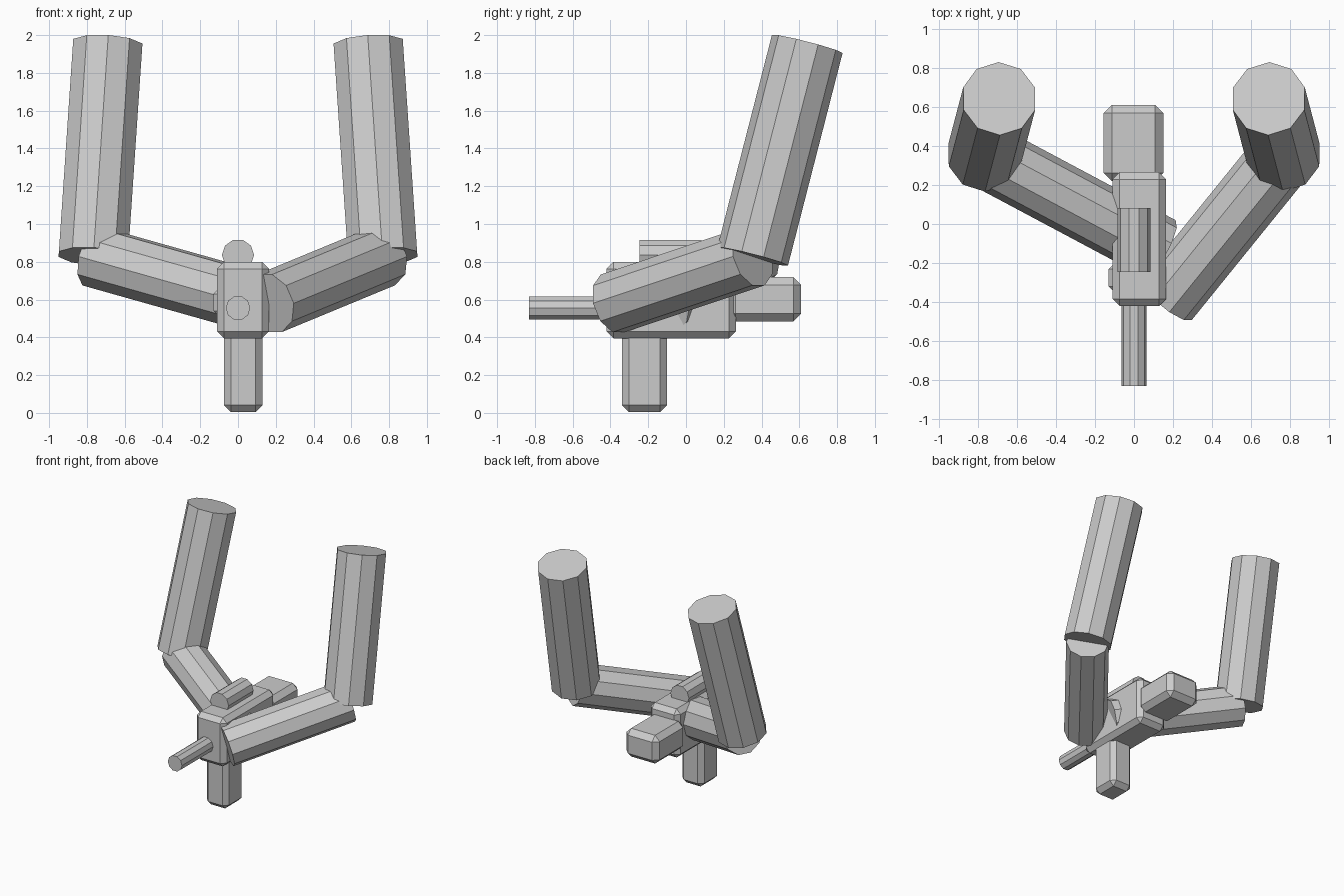
import bpy, bmesh
from math import cos, sin, tau
from mathutils import Vector

if "Cube" in bpy.data.objects:
    bpy.data.objects.remove(bpy.data.objects["Cube"])


def finish(name, bm):
    bmesh.ops.recalc_face_normals(bm, faces=bm.faces)
    mesh = bpy.data.meshes.new(name)
    bm.to_mesh(mesh)
    bm.free()
    ob = bpy.data.objects.new(name, mesh)
    bpy.context.collection.objects.link(ob)
    return ob


def box(name, lo, hi, bevel=0.037):
    """Chamfered box between two corners."""
    lo, hi = Vector(lo), Vector(hi)
    bm = bmesh.new()
    bmesh.ops.create_cube(bm, size=1)
    bmesh.ops.scale(bm, vec=hi - lo, verts=bm.verts)
    bmesh.ops.translate(bm, vec=(lo + hi) / 2, verts=bm.verts)
    ob = finish(name, bm)
    mod = ob.modifiers.new("chamfer", 'BEVEL')
    mod.width = bevel
    mod.segments = 1
    return ob


def rod(name, a, b, r, ref, sides=10):
    """Faceted cylinder from a to b with one corner pointing along ref."""
    a, b, ref = Vector(a), Vector(b), Vector(ref)
    axis = (b - a).normalized()
    u = (ref - axis * ref.dot(axis)).normalized()
    v = axis.cross(u)
    bm = bmesh.new()
    rings = []
    for c in (a, b):
        rings.append([bm.verts.new(c + r * (cos(tau * i / sides) * u + sin(tau * i / sides) * v))
                      for i in range(sides)])
        bm.faces.new(rings[-1])
    for i in range(sides):
        j = (i + 1) % sides
        bm.faces.new((rings[0][i], rings[0][j], rings[1][j], rings[1][i]))
    return finish(name, bm)


# Central device
box("body", (-0.11, -0.42, 0.395), (0.165, 0.265, 0.80))
box("grip", (-0.075, -0.34, 0.005), (0.13, -0.10, 0.45))
box("stock", (-0.155, 0.22, 0.485), (0.15, 0.61, 0.72), 0.042)
box("side_catch", (-0.13, -0.35, 0.51), (0.05, -0.20, 0.66), 0.03)
rod("barrel", (0, -0.83, 0.555), (0, -0.38, 0.555), 0.065, (1, 0, 0))
rod("sight", (0, -0.245, 0.835), (0, 0.083, 0.835), 0.085, (1, 0, 0))

# Arms: the upper arms mirror each other, the forearms reach different points
for side, s, hand in (("right", 1, (0.166, -0.388, 0.58)),
                      ("left", -1, (0.135, -0.127, 0.574))):
    elbow = Vector((s * 0.766, 0.353, 0.828))
    level = (elbow - Vector(hand)).cross(Vector((0, 0, 1)))
    rod(side + "_forearm", hand, elbow, 0.166, level)
    rod(side + "_upper_arm", elbow, (s * 0.69, 0.642, 1.953), 0.193, (0, 1, 0))
